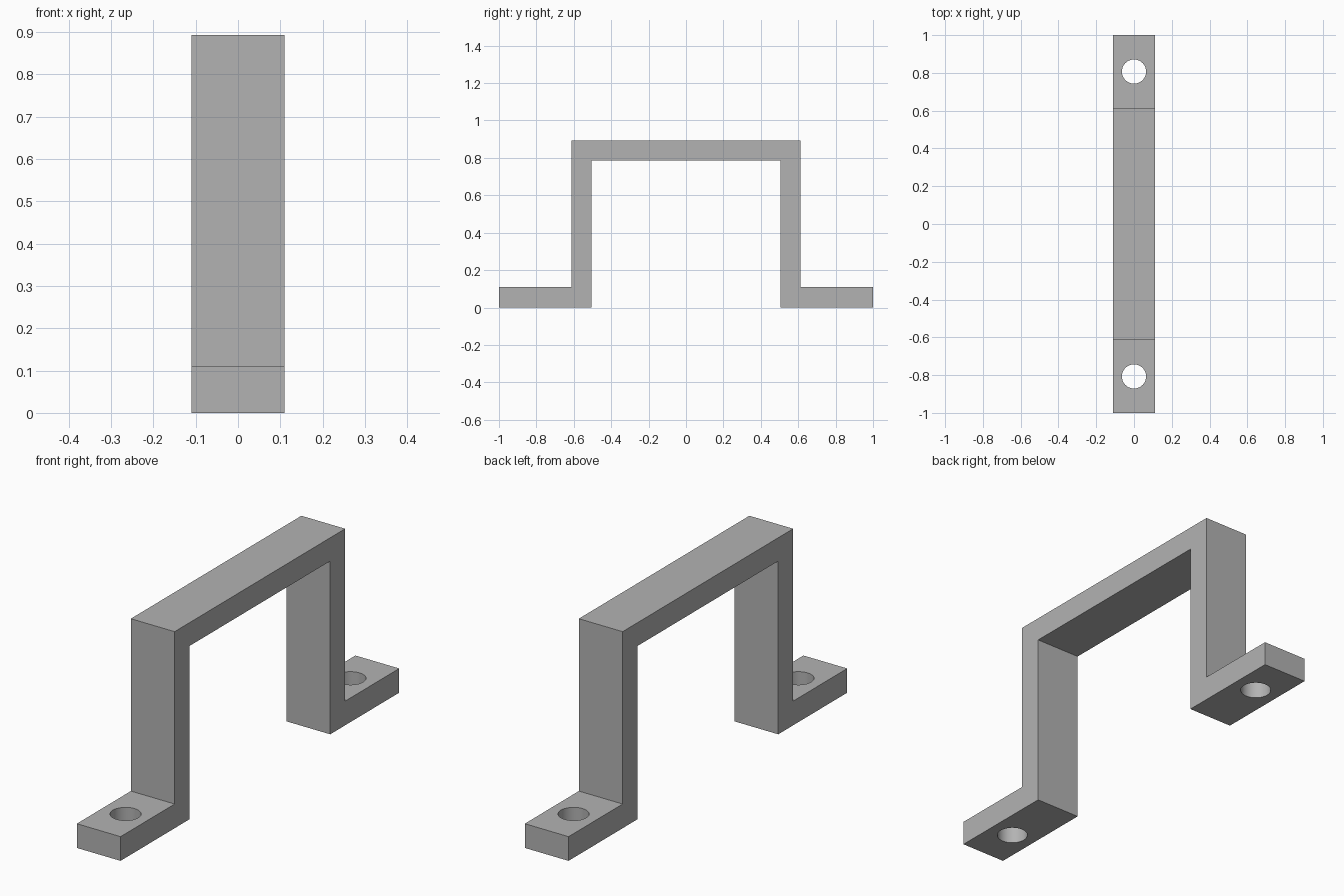
import bpy
import bmesh
import math

if "Cube" in bpy.data.objects:
    bpy.data.objects.remove(bpy.data.objects["Cube"], do_unlink=True)

HALF_WIDTH = 0.11
THICK = 0.11
HOLE_Y = 0.807
HOLE_RADIUS = 0.064

grey = bpy.data.materials.new("plain grey")
grey.use_nodes = True
grey.diffuse_color = (0.45, 0.45, 0.45, 1)
grey.node_tree.nodes["Principled BSDF"].inputs["Base Color"].default_value = grey.diffuse_color

# Bracket: mirrored hat profile, extruded across the width
half = [(0.505, 0.787), (0.505, 0), (1, 0), (1, THICK), (0.612, THICK), (0.612, 0.893)]
profile = half + [(-y, z) for y, z in reversed(half)]

bm = bmesh.new()
face = bm.faces.new([bm.verts.new((-HALF_WIDTH, y, z)) for y, z in profile])
side = bmesh.ops.extrude_face_region(bm, geom=[face])
moved = [v for v in side["geom"] if isinstance(v, bmesh.types.BMVert)]
bmesh.ops.translate(bm, verts=moved, vec=(2 * HALF_WIDTH, 0, 0))
bmesh.ops.recalc_face_normals(bm, faces=bm.faces)
mesh = bpy.data.meshes.new("handle_bracket")
bm.to_mesh(mesh)
bm.free()
mesh.materials.append(grey)
bracket = bpy.data.objects.new("handle_bracket", mesh)
bpy.context.collection.objects.link(bracket)

# Screw holes: one through each foot
for name, sign in (("front", -1), ("back", 1)):
    bpy.ops.mesh.primitive_cylinder_add(vertices=48, radius=HOLE_RADIUS, depth=4 * THICK,
                                        location=(0, sign * HOLE_Y, THICK / 2))
    cutter = bpy.context.object
    cutter.name = name + "_hole_cutter"
    cutter.hide_render = True
    cutter.data.materials.append(grey)
    cut = bracket.modifiers.new(name + "_hole", "BOOLEAN")
    cut.operation = "DIFFERENCE"
    cut.solver = "EXACT"
    cut.object = cutter
    bpy.ops.object.select_all(action="DESELECT")
    bracket.select_set(True)
    bpy.context.view_layer.objects.active = bracket
    bpy.ops.object.modifier_apply(modifier=cut.name)
    bpy.data.objects.remove(cutter, do_unlink=True)

# Smooth hole walls, crisp edges elsewhere
bpy.ops.object.shade_smooth_by_angle(angle=math.radians(30))
